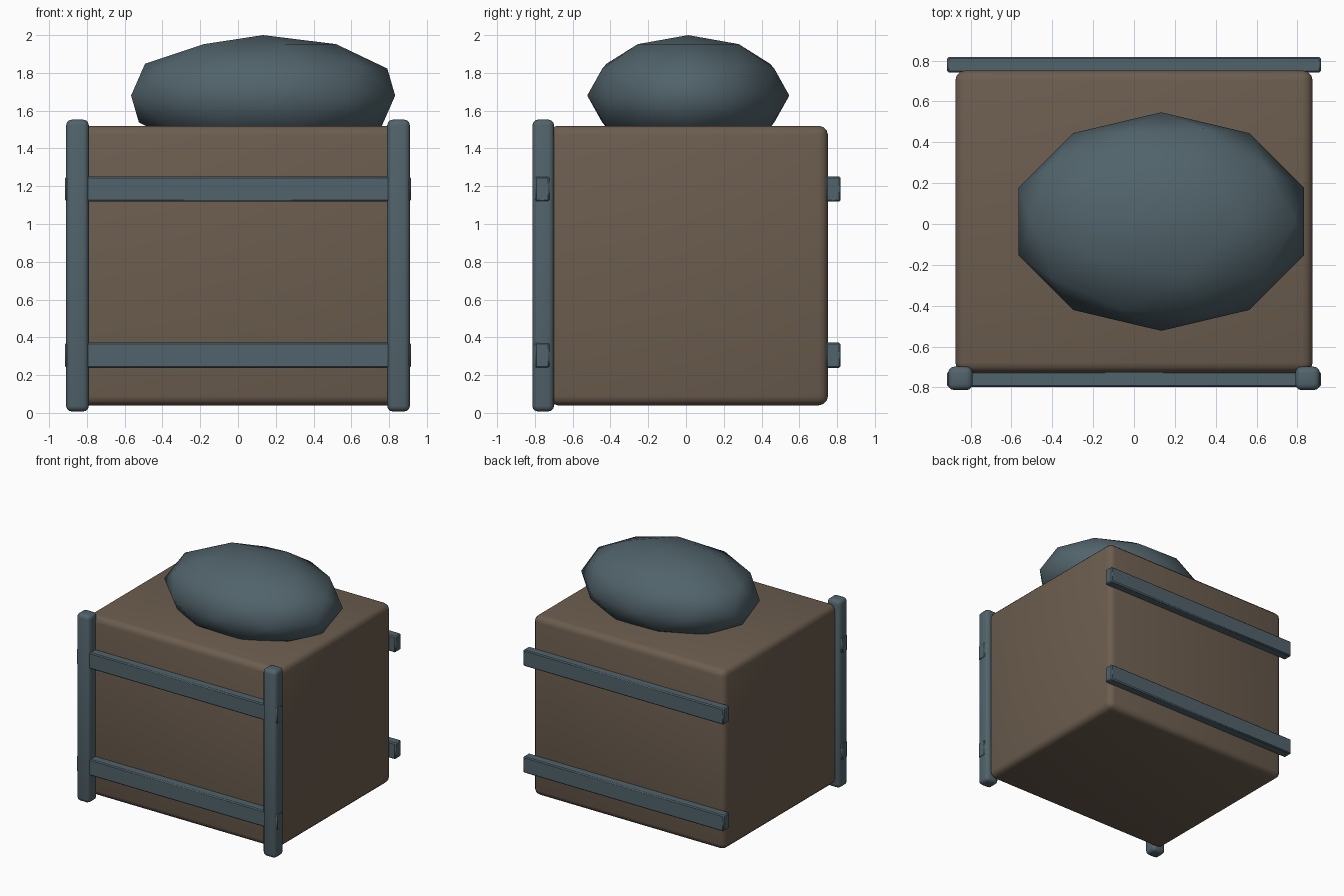
import bpy
import math

if "Cube" in bpy.data.objects:
    bpy.data.objects.remove(bpy.data.objects["Cube"])


def make_material(name, rgb):
    mat = bpy.data.materials.new(name)
    mat.use_nodes = True
    mat.diffuse_color = (*rgb, 1)
    mat.node_tree.nodes["Principled BSDF"].inputs["Base Color"].default_value = (*rgb, 1)
    return mat


brown = make_material("warm brown", (0.15, 0.11, 0.078))
slate = make_material("slate blue", (0.083, 0.125, 0.147))


def finish(name, mat):
    obj = bpy.context.object
    obj.name = name
    obj.data.materials.append(mat)
    bpy.ops.object.transform_apply(location=False, rotation=False, scale=True)
    return obj


def rounded_box(name, center, size, bevel, segments, mat):
    bpy.ops.mesh.primitive_cube_add(size=1, location=center)
    bpy.context.object.scale = size
    obj = finish(name, mat)
    mod = obj.modifiers.new("rounded edges", 'BEVEL')
    mod.width = bevel
    mod.segments = segments
    bpy.ops.object.modifier_apply(modifier=mod.name)
    bpy.ops.object.shade_smooth_by_angle(angle=math.radians(40))
    return obj


# Main crate body
rounded_box("crate_body", (0, 0.012, 0.78), (1.75, 1.48, 1.48), 0.05, 3, brown)

# Upright posts at the front corners
for side, x in (("left", 0.85), ("right", -0.85)):
    rounded_box(side + "_post", (x, -0.756, 0.78), (0.12, 0.115, 1.545), 0.03, 3, slate)

# Horizontal rails on the front and back
for level, z in (("lower", 0.305), ("upper", 1.185)):
    for face, y in (("front", -0.76), ("back", 0.78)):
        rounded_box(f"{face}_{level}_rail", (0, y, z), (1.83, 0.077, 0.133), 0.008, 1, slate)

# Squashed faceted bundle resting off-centre on the lid
bpy.ops.mesh.primitive_ico_sphere_add(subdivisions=2, radius=1, location=(0.133, 0.012, 1.68))
bpy.context.object.scale = (0.735, 0.535, 0.32)
finish("top_bundle", slate)
bpy.ops.object.shade_smooth()
